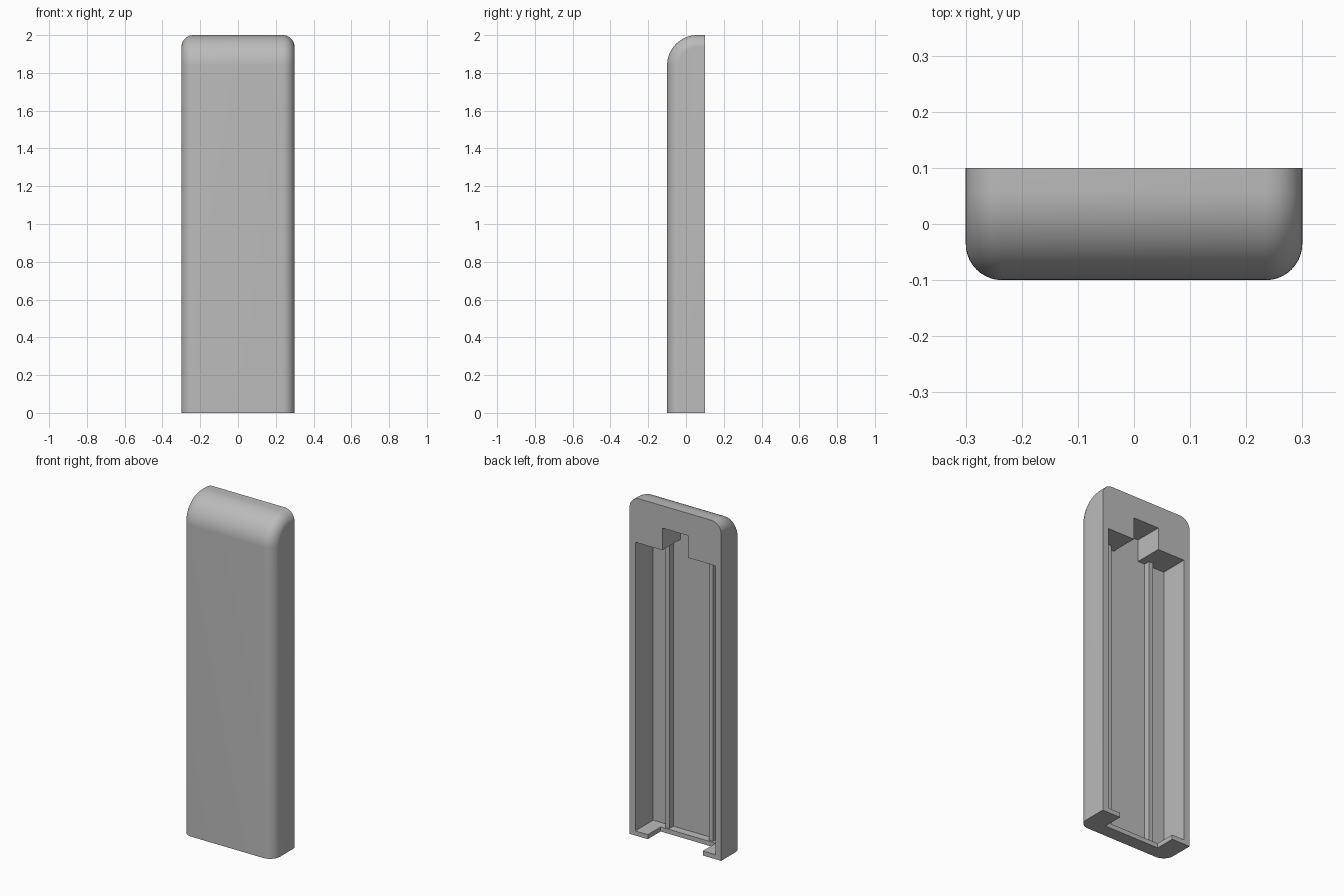
import bpy, bmesh, math

if "Cube" in bpy.data.objects:
    bpy.data.objects.remove(bpy.data.objects["Cube"], do_unlink=True)

grey = bpy.data.materials.new("plain_grey")
grey.use_nodes = True
grey.diffuse_color = (0.5, 0.5, 0.5, 1)
grey.node_tree.nodes["Principled BSDF"].inputs["Base Color"].default_value = (0.5, 0.5, 0.5, 1)

W, D, H = 0.3, 0.1, 2.0      # half width, half depth, height
ARC, EDGE = 0.16, 0.065      # top front curve, side rounding
FLOOR_Y, SILL, CEILING = -0.067, 0.027, 1.737


def extrude(points, offset):
    """Extrude a closed outline of 3D points by an offset vector."""
    bm = bmesh.new()
    face = bm.faces.new([bm.verts.new(p) for p in points])
    new = bmesh.ops.extrude_face_region(bm, geom=[face])["geom"]
    bmesh.ops.translate(bm, vec=offset, verts=[v for v in new if isinstance(v, bmesh.types.BMVert)])
    bmesh.ops.recalc_face_normals(bm, faces=bm.faces)
    return bm


def finish(name, bm):
    mesh = bpy.data.meshes.new(name)
    bm.to_mesh(mesh)
    bm.free()
    mesh.materials.append(grey)
    obj = bpy.data.objects.new(name, mesh)
    bpy.context.collection.objects.link(obj)
    return obj


def box(name, x0, x1, y0, y1, z0, z1):
    outline = [(x0, y0, z0), (x1, y0, z0), (x1, y0, z1), (x0, y0, z1)]
    return finish(name, extrude(outline, (0, y1 - y0, 0)))


# Cover shell: side profile with a curved top front, swept across the width
steps = 24
profile = [(D, 0), (-D, 0)]
for i in range(steps + 1):
    a = math.pi / 2 * i / steps
    profile.append((-D + ARC * (1 - math.cos(a)), H - ARC + ARC * math.sin(a)))
profile.append((D, H))
bm = extrude([(-W, y, z) for y, z in profile], (2 * W, 0, 0))


def rounded(edge):
    a, b = (v.co for v in edge.verts)
    on_side = abs(a.x - b.x) < 1e-5
    on_back = min(a.y, b.y) > D - 1e-5
    on_bottom = max(a.z, b.z) < 1e-5
    return on_side and not on_back and not on_bottom


bmesh.ops.bevel(bm, geom=[e for e in bm.edges if rounded(e)], offset=EDGE,
                segments=10, profile=0.5, affect='EDGES')
shell = finish("cover_shell", bm)

# Cutters: T-shaped cavity open at the back, and the slot in the bottom wall
half = [(0.262, SILL), (0.262, CEILING), (0.084, CEILING), (0.084, 1.868)]
outline = half + [(-x, z) for x, z in reversed(half)]
cavity = finish("cavity_cutter", extrude([(x, FLOOR_Y, z) for x, z in outline], (0, 0.3, 0)))
slot = box("slot_cutter", -0.18, 0.18, -0.02, 0.2, -0.1, 0.1)
for cutter in (cavity, slot):
    cutter.hide_render = True
    mod = shell.modifiers.new(cutter.name, 'BOOLEAN')
    mod.operation, mod.solver, mod.object = 'DIFFERENCE', 'EXACT', cutter

# Apply the cuts so the helpers can go
bpy.context.view_layer.update()
cut = bpy.data.meshes.new_from_object(shell.evaluated_get(bpy.context.evaluated_depsgraph_get()))
shell.modifiers.clear()
shell.data = cut
for cutter in (cavity, slot):
    bpy.data.objects.remove(cutter, do_unlink=True)

bpy.ops.object.select_all(action='DESELECT')
shell.select_set(True)
bpy.context.view_layer.objects.active = shell
bpy.ops.object.shade_smooth_by_angle(angle=math.radians(30))

# Two guide rails along the cavity floor
for side, s in (("left", 1), ("right", -1)):
    x0, x1 = sorted((s * 0.13, s * 0.155))
    box(side + "_guide_rail", x0, x1, FLOOR_Y - 0.002, -0.03, SILL - 0.002, CEILING + 0.002)
